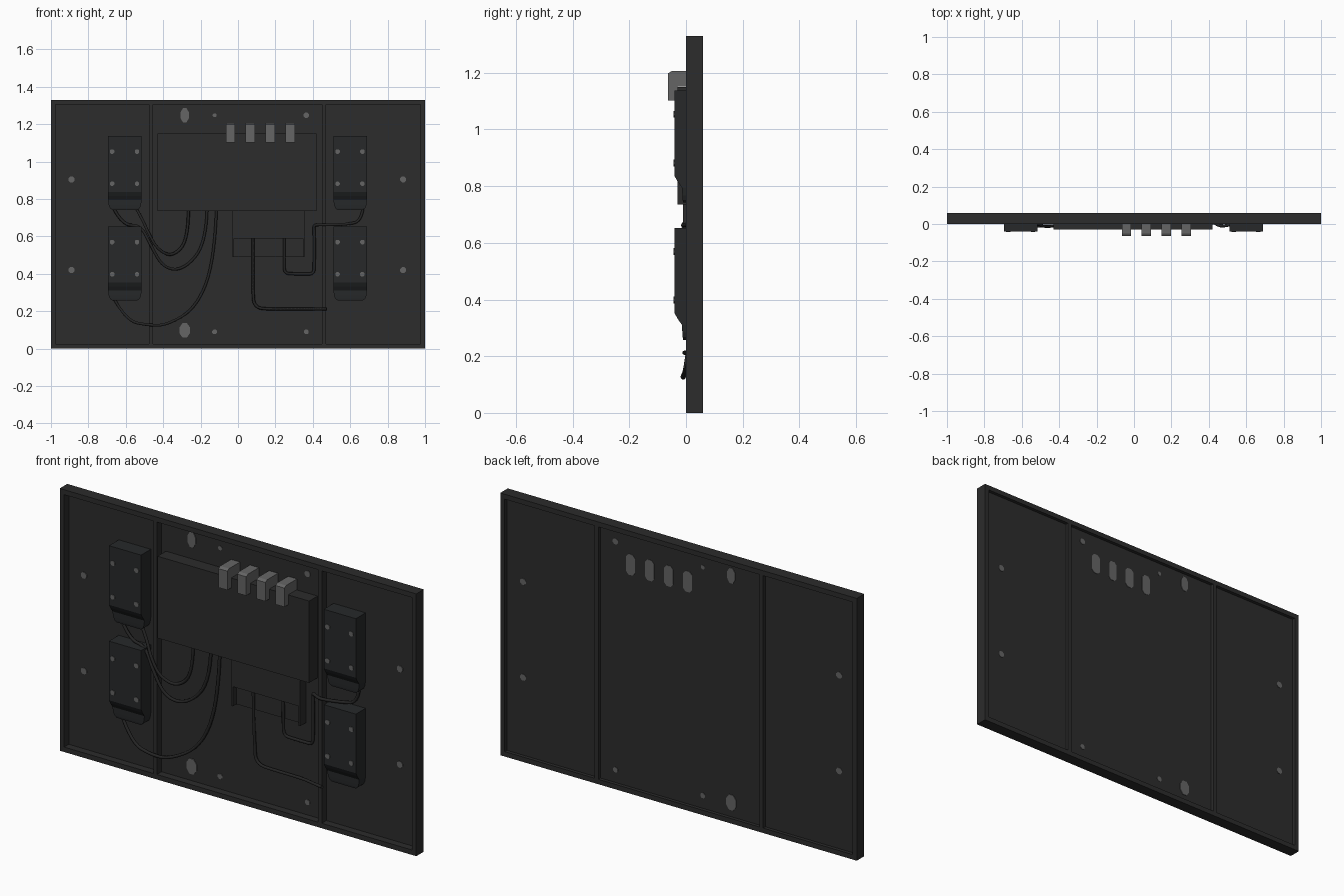
import bpy, bmesh, math
from mathutils import Vector


def material(name, rgb):
    m = bpy.data.materials.new(name)
    m.diffuse_color = (*rgb, 1)
    return m


DARK = material("charcoal", (0.025, 0.025, 0.025))
POD = material("pod black", (0.020, 0.022, 0.023))
WIRE = material("cable black", (0.018, 0.018, 0.018))
GREY = material("mid grey", (0.13, 0.13, 0.13))

PANEL_F, PANEL_B = 0.037, 0.043


def finish(name, bm, mat):
    bmesh.ops.recalc_face_normals(bm, faces=bm.faces)
    me = bpy.data.meshes.new(name)
    bm.to_mesh(me)
    bm.free()
    me.materials.append(mat)
    ob = bpy.data.objects.new(name, me)
    bpy.context.collection.objects.link(ob)
    return ob


def box(name, x0, x1, y0, y1, z0, z1, mat=DARK):
    bm = bmesh.new()
    bmesh.ops.create_cube(bm, size=1)
    for v in bm.verts:
        v.co = Vector((x1 if v.co.x > 0 else x0, y1 if v.co.y > 0 else y0,
                       z1 if v.co.z > 0 else z0))
    return finish(name, bm, mat)


def loft(name, rings, mat):
    """Closed solid through rings holding equal point counts."""
    bm = bmesh.new()
    vs = [[bm.verts.new(p) for p in r] for r in rings]
    n = len(vs[0])
    for a, b in zip(vs, vs[1:]):
        for i in range(n):
            bm.faces.new((a[i], a[(i + 1) % n], b[(i + 1) % n], b[i]))
    bm.faces.new(vs[0])
    bm.faces.new(vs[-1])
    return finish(name, bm, mat)


def disc(name, x, z, rx, rz, y0, y1, sides=8):
    """Bolt head or stud running along y."""
    angs = [2 * math.pi * (i + 0.5) / sides for i in range(sides)]
    loft(name, [[(x + rx * math.cos(a), y, z + rz * math.sin(a)) for a in angs]
                for y in (y0, y1)], GREY)


def cable(name, pts, r=0.008):
    cu = bpy.data.curves.new(name, 'CURVE')
    cu.dimensions = '3D'
    cu.bevel_depth = r
    cu.bevel_resolution = 1
    cu.resolution_u = 6
    sp = cu.splines.new('NURBS')
    sp.points.add(len(pts) - 1)
    for p, co in zip(sp.points, pts):
        p.co = (*co, 1)
    sp.order_u = 3
    sp.use_endpoint_u = True
    cu.materials.append(WIRE)
    bpy.context.collection.objects.link(bpy.data.objects.new(name, cu))


# Backing panel, outer frame and two uprights
box("panel", -0.98, 0.98, PANEL_F, PANEL_B, 0.02, 1.31)
for side, x in (("left", -1), ("right", 0.975)):
    box(f"frame_{side}", x, x + 0.025, 0, 0.06, 0, 1.33)
for side, z in (("bottom", 0), ("top", 1.305)):
    box(f"frame_{side}", -0.975, 0.975, 0, 0.06, z, z + 0.025)
for side, x in (("left", -0.465), ("right", 0.46)):
    box(f"upright_{side}", x - 0.01, x + 0.01, 0, 0.06, 0.025, 1.305)

# Main box and the open-fronted tray beneath it
box("main_box", -0.43, 0.42, -0.03, PANEL_F, 0.735, 1.15)
box("tray_cover", -0.03, 0.355, -0.01, PANEL_F, 0.59, 0.735)
for side, x in (("left", -0.03), ("right", 0.347)):
    box(f"tray_cheek_{side}", x, x + 0.008, -0.01, PANEL_F, 0.49, 0.59)
box("tray_back", -0.022, 0.347, 0.02, PANEL_F, 0.49, 0.59)

# Four pods with stepped, rounded lower ends, and their screws
profile = [(0.395, 0, -0.041), (0.095, 0, -0.041), (0.075, 0, -0.03),
           (0.052, 0, -0.014), (0.025, 0.004, -0.013), (0.010, 0.010, -0.012),
           (0, 0.022, -0.010)]
for side, x0, x1 in (("left", -0.695, -0.515), ("right", 0.51, 0.69)):
    for level, z0 in (("upper", 0.742), ("lower", 0.258)):
        loft(f"pod_{level}_{side}",
             [[(x0 + i, y, z0 + h), (x1 - i, y, z0 + h),
               (x1 - i, PANEL_F, z0 + h), (x0 + i, PANEL_F, z0 + h)]
              for h, i, y in profile], POD)
        for dx in (0.022, 0.155):
            for dz in (0.14, 0.312):
                disc("pod_screw", x0 + dx, z0 + dz, 0.013, 0.013, -0.044, -0.03)

# Four hooks over the main box, fixed through the panel
for x in (-0.04, 0.066, 0.173, 0.28):
    side = [(-0.064, 1.102), (-0.064, 1.198), (-0.05, 1.206), (0.0, 1.206),
            (PANEL_F, 1.206), (PANEL_F, 1.152), (-0.03, 1.152), (-0.03, 1.102)]
    loft("hook", [[(px, y, z) for y, z in side] for px in (x - 0.025, x + 0.025)], GREY)
    slot = [(-0.025, 1.115), (-0.012, 1.1), (0.012, 1.1), (0.025, 1.115),
            (0.025, 1.19), (0.012, 1.205), (-0.012, 1.205), (-0.025, 1.19)]
    loft("hook_back_plate", [[(x + dx, y, z) for dx, z in slot] for y in (0.04, 0.045)], GREY)

# Large bolts and small studs through the panel
for z, rx in ((1.248, 0.024), (0.098, 0.03)):
    disc("large_bolt", -0.285, z, rx, 0.042, 0.034, 0.046)
studs = [(-0.125, 1.248, 0.011), (0.365, 1.248, 0.016),
         (-0.125, 0.09, 0.014), (0.365, 0.09, 0.014)]
studs += [(x, z, 0.017) for x in (-0.89, 0.883) for z in (0.905, 0.42)]
for x, z, r in studs:
    disc("stud", x, z, r, r, 0.034, 0.045)

# Cables, lifting over the uprights where they cross
cable("cable_inner", [(-0.265, 0.02, 0.75), (-0.265, 0.02, 0.58), (-0.35, 0.02, 0.49),
      (-0.43, -0.012, 0.53), (-0.48, -0.014, 0.62), (-0.51, 0, 0.69), (-0.55, 0.01, 0.76)])
cable("cable_middle", [(-0.165, 0.02, 0.75), (-0.17, 0.02, 0.56), (-0.29, 0.02, 0.42),
      (-0.40, -0.008, 0.43), (-0.47, -0.014, 0.56), (-0.52, 0, 0.66),
      (-0.62, 0.015, 0.66), (-0.67, 0.015, 0.76)])
cable("cable_outer", [(-0.115, 0.02, 0.75), (-0.125, 0.02, 0.47), (-0.22, 0.02, 0.22),
      (-0.38, -0.005, 0.125), (-0.48, -0.014, 0.125), (-0.60, 0.0, 0.15), (-0.67, 0.015, 0.28)])
cable("cable_right_upper", [(0.67, 0.015, 0.76), (0.66, 0.015, 0.68), (0.58, 0.01, 0.665),
      (0.50, -0.008, 0.662), (0.46, -0.012, 0.662), (0.43, 0.005, 0.662), (0.405, 0.02, 0.66),
      (0.408, 0.02, 0.62), (0.408, 0.02, 0.45), (0.405, 0.02, 0.40), (0.36, 0.02, 0.40),
      (0.29, 0.02, 0.40), (0.247, 0.015, 0.405), (0.247, 0.01, 0.47), (0.247, 0.008, 0.6)])
cable("cable_right_lower", [(0.08, 0.008, 0.6), (0.08, 0.01, 0.45), (0.08, 0.02, 0.32),
      (0.085, 0.02, 0.215), (0.20, 0.02, 0.212), (0.35, 0.02, 0.212),
      (0.42, 0.005, 0.212), (0.475, -0.006, 0.212)])
